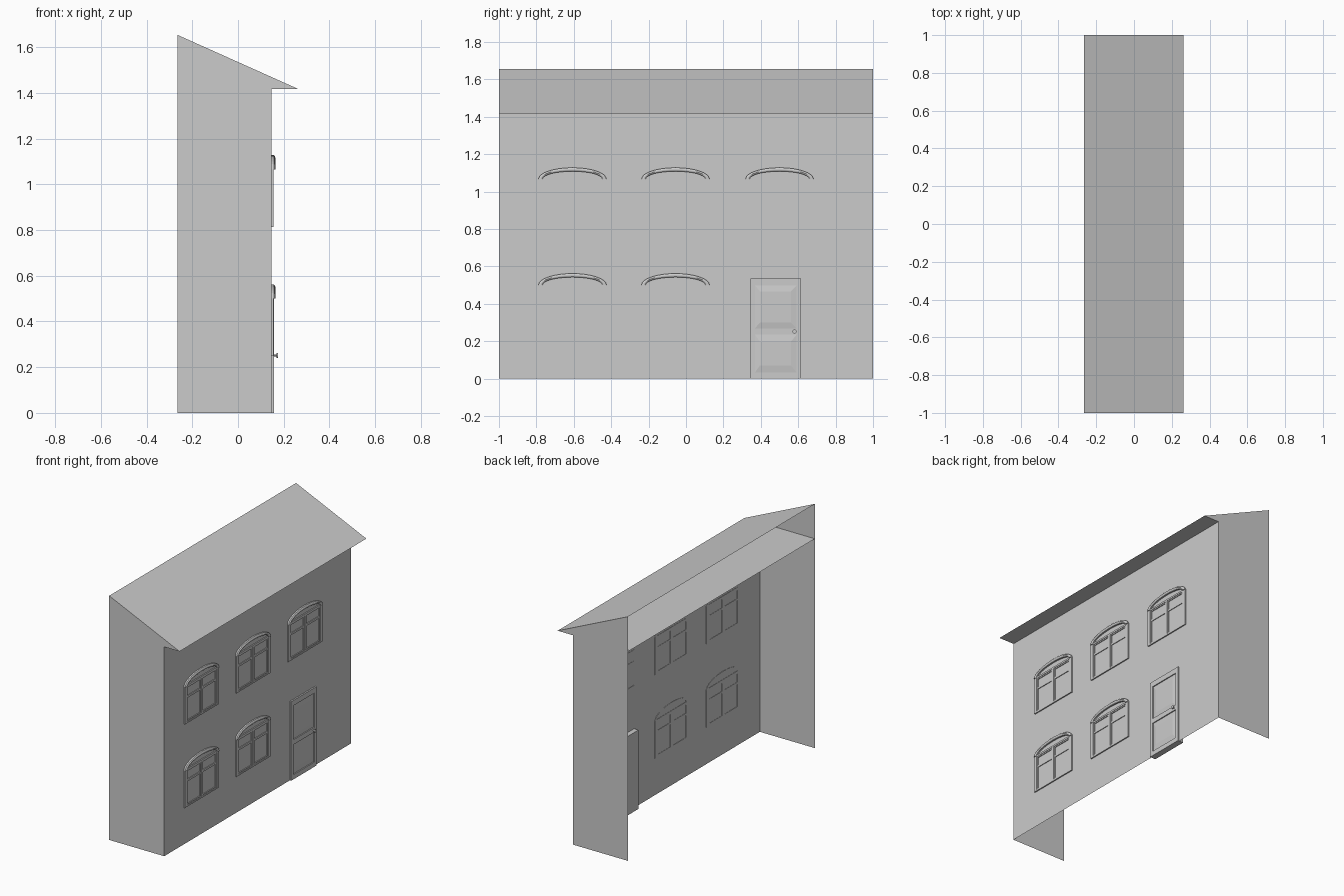
import bpy, bmesh, math
from mathutils import Matrix

if "Cube" in bpy.data.objects:
    bpy.data.objects.remove(bpy.data.objects["Cube"])

WALL_X, BACK_X, EAVE_X = 0.147, -0.265, 0.262
EAVE_Z, RIDGE_Z = 1.418, 1.654


def finish(name, bm, recalc=True):
    if recalc:
        bmesh.ops.recalc_face_normals(bm, faces=bm.faces)
    me = bpy.data.meshes.new(name)
    bm.to_mesh(me)
    bm.free()
    ob = bpy.data.objects.new(name, me)
    bpy.context.collection.objects.link(ob)
    return ob


def sheet(name, *polys):
    bm = bmesh.new()
    for p in polys:
        bm.faces.new([bm.verts.new(c) for c in p])
    bmesh.ops.remove_doubles(bm, verts=bm.verts, dist=1e-5)
    return finish(name, bm, False)


def box(name, x0, x1, y0, y1, z0, z1):
    bm = bmesh.new()
    bmesh.ops.create_cube(bm, size=1, matrix=Matrix.Translation(
        ((x0 + x1) / 2, (y0 + y1) / 2, (z0 + z1) / 2))
        @ Matrix.Diagonal((x1 - x0, y1 - y0, z1 - z0, 1)))
    return finish(name, bm)


def sweep(name, outer, inner, profile, closed=True):
    """Closed profile of (t, x) swept between an outer and an inner (y, z) path."""
    bm = bmesh.new()
    rows = [[bm.verts.new((x, o[0] + (i[0] - o[0]) * t, o[1] + (i[1] - o[1]) * t))
             for t, x in profile] for o, i in zip(outer, inner)]
    n, m = len(rows), len(profile)
    for a in range(n if closed else n - 1):
        for b in range(m):
            c, d = (a + 1) % n, (b + 1) % m
            bm.faces.new((rows[a][b], rows[c][b], rows[c][d], rows[a][d]))
    if not closed:
        bm.faces.new(rows[0])
        bm.faces.new(rows[-1])
    return finish(name, bm)


def arch(cy, cz, ry, rz, n=16):
    return [(cy + ry * math.cos(math.pi * k / n), cz + rz * math.sin(math.pi * k / n))
            for k in range(n + 1)]


def rect(y0, y1, z0, z1):
    return [(y0, z0), (y1, z0), (y1, z1), (y0, z1)]


def flat(x0, x1):
    return [(0, x0), (0, x1), (1, x1), (1, x0)]


# House shell: front wall and two side walls, open at the back and below
sheet("front_wall", [(WALL_X, -1, 0), (WALL_X, 1, 0), (WALL_X, 1, EAVE_Z), (WALL_X, -1, EAVE_Z)])
for side, s in (("left", -1), ("right", 1)):
    wall = [(BACK_X, s, 0), (WALL_X, s, 0), (WALL_X, s, EAVE_Z), (BACK_X, s, EAVE_Z)]
    sheet(side + "_side_wall", wall[::-s])

# Lean-to roof: slope, ceiling with soffit, and gable triangles
A, B, C = (BACK_X, RIDGE_Z), (EAVE_X, EAVE_Z), (BACK_X, EAVE_Z)
pt = lambda p, y: (p[0], y, p[1])
sheet("roof",
      [pt(A, -1), pt(B, -1), pt(B, 1), pt(A, 1)],
      [pt(C, -1), pt(C, 1), pt(B, 1), pt(B, -1)],
      [pt(A, -1), pt(C, -1), pt(B, -1)],
      [pt(A, 1), pt(B, 1), pt(C, 1)])


# Arched casement window
def window(cy, z0):
    spring, w = z0 + 0.252, 0.182
    outer = [(cy - w, z0), (cy + w, z0)] + arch(cy, spring, w, 0.062)
    wi = w - 0.022
    inner = [(cy - wi, z0 + 0.01), (cy + wi, z0 + 0.01)] + arch(cy, spring, wi, 0.042)
    sweep("window_frame", outer, inner, flat(0.145, 0.155))
    # rounded hood moulding over the arch
    hood = [(0, 0.15), (0, 0.157), (0.2, 0.161), (0.5, 0.163), (0.8, 0.161), (1, 0.157), (1, 0.15)]
    ob = sweep("window_hood", arch(cy, spring, w, 0.062), arch(cy, spring, wi, 0.042), hood, False)
    ob.data.shade_smooth()
    ob.data.set_sharp_from_angle(angle=math.radians(40))
    # transom and the two casements with a glazing bar each
    box("window_transom", 0.145, 0.155, cy - wi, cy + wi, spring - 0.006, spring + 0.006)
    box("window_mullion", 0.145, 0.155, cy - 0.006, cy + 0.006, z0 + 0.008, spring - 0.004)
    for s in (-1, 1):
        y0, y1 = sorted((cy + s * 0.006, cy + s * wi))
        sweep("casement_frame", rect(y0, y1, z0 + 0.008, spring - 0.005),
              rect(y0 + 0.009, y1 - 0.009, z0 + 0.017, spring - 0.014), flat(0.145, 0.152))
        box("glazing_bar", 0.145, 0.152, y0 + 0.008, y1 - 0.008, z0 + 0.168, z0 + 0.182)


for cy, z0 in ((-0.607, 0.814), (-0.056, 0.814), (0.5, 0.814), (-0.607, 0.248), (-0.056, 0.248)):
    window(cy, z0)

# Door: slab through the wall, stiles and rails, raised panels
DY0, DY1, PY0, PY1 = 0.345, 0.616, 0.368, 0.592
box("door_slab", 0.115, 0.150, DY0, DY1, 0, 0.535)
sweep("door_stiles", rect(DY0, DY1, 0, 0.535), rect(PY0, PY1, 0.032, 0.499), flat(0.149, 0.157))
box("door_rail", 0.149, 0.157, PY0, PY1, 0.235, 0.268)
for z0, z1, i0, i1 in ((0.032, 0.235, 0.07, 0.198), (0.268, 0.499, 0.299, 0.466)):
    bm = bmesh.new()
    lo = [bm.verts.new((0.150, y, z)) for y, z in rect(PY0, PY1, z0, z1)]
    hi = [bm.verts.new((0.155, y, z)) for y, z in rect(0.395, 0.561, i0, i1)]
    bm.faces.new(hi)
    for k in range(4):
        j = (k + 1) % 4
        bm.faces.new((lo[k], lo[j], hi[j], hi[k]))
    finish("door_panel", bm, False)

# Door knob: stem and round grip
for name, r, x0, x1 in (("knob_stem", 0.004, 0.155, 0.170), ("knob_grip", 0.011, 0.168, 0.174)):
    bm = bmesh.new()
    bmesh.ops.create_cone(bm, cap_ends=True, segments=16, radius1=r, radius2=r, depth=x1 - x0,
                          matrix=Matrix.Translation(((x0 + x1) / 2, 0.580, 0.251))
                          @ Matrix.Rotation(math.pi / 2, 4, 'Y'))
    ob = finish(name, bm)
    ob.data.shade_smooth()
    ob.data.set_sharp_from_angle(angle=math.radians(40))
